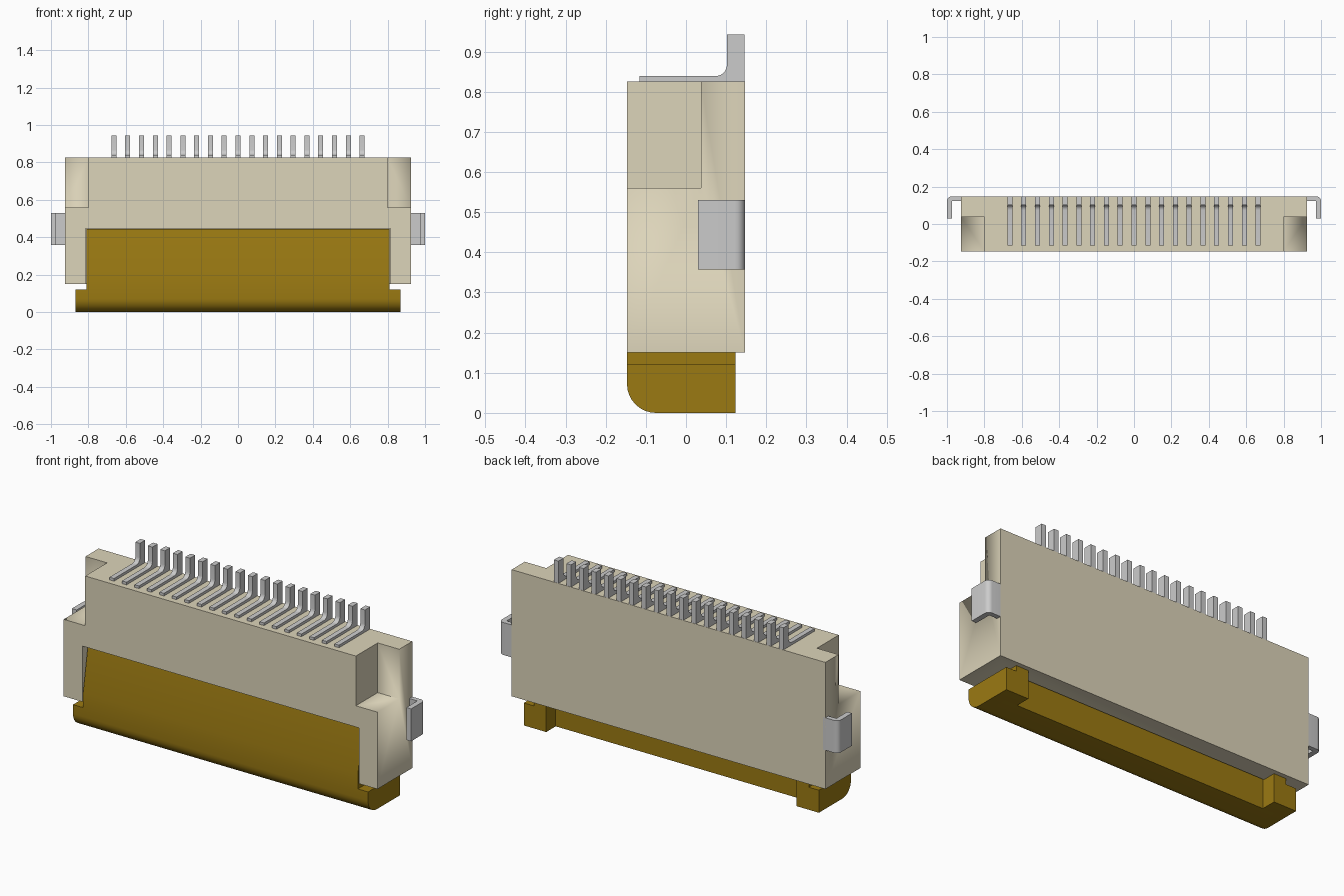
import bpy, bmesh, math
from mathutils import Vector

if "Cube" in bpy.data.objects:
    bpy.data.objects.remove(bpy.data.objects["Cube"])


def material(name, color):
    m = bpy.data.materials.new(name)
    m.diffuse_color = (*color, 1)
    m.use_nodes = True
    m.node_tree.nodes["Principled BSDF"].inputs["Base Color"].default_value = m.diffuse_color
    return m


CREAM = material("cream_plastic", (0.72, 0.66, 0.49))
AMBER = material("amber_plastic", (0.33, 0.195, 0.006))


def arc(cx, cy, r, a0, a1, n=8):
    return [(cx + r * math.cos(math.radians(a0 + (a1 - a0) * i / n)),
             cy + r * math.sin(math.radians(a0 + (a1 - a0) * i / n))) for i in range(n + 1)]


def add_prism(bm, pts, to3d, lo, hi):
    """Extrude a closed profile between lo and hi; to3d maps (u, v, depth) to xyz."""
    a = [bm.verts.new(to3d(u, v, lo)) for u, v in pts]
    b = [bm.verts.new(to3d(u, v, hi)) for u, v in pts]
    bm.faces.new(a)
    bm.faces.new(b[::-1])
    for i in range(len(pts)):
        j = (i + 1) % len(pts)
        bm.faces.new((a[i], b[i], b[j], a[j]))


along_x = lambda u, v, d: Vector((d, u, v))   # profile in y,z
along_z = lambda u, v, d: Vector((u, v, d))   # profile in x,y


def finish(bm, name, mat=None):
    bmesh.ops.recalc_face_normals(bm, faces=bm.faces)
    me = bpy.data.meshes.new(name)
    bm.to_mesh(me)
    bm.free()
    ob = bpy.data.objects.new(name, me)
    bpy.context.collection.objects.link(ob)
    if mat:
        me.materials.append(mat)
    bpy.context.view_layer.objects.active = ob
    ob.select_set(True)
    bpy.ops.object.shade_smooth_by_angle(angle=math.radians(30))
    ob.select_set(False)
    return ob


def rect(a0, b0, a1, b1):
    return [(a0, b0), (a1, b0), (a1, b1), (a0, b1)]


# Housing block with front pocket and upper corner notches cut away
bm = bmesh.new()
add_prism(bm, rect(-0.147, 0.15, 0.147, 0.825), along_x, -0.925, 0.925)
housing = finish(bm, "housing", CREAM)

bm = bmesh.new()
add_prism(bm, rect(-0.3, 0.0, 0.05, 0.447), along_x, -0.815, 0.815)
for s in (-1, 1):
    add_prism(bm, rect(-0.3, 0.56, 0.037, 1.0), along_x, *sorted((s * 0.798, s * 1.2)))
cutter = finish(bm, "housing_cutter")
cutter.hide_render = True
cutter.hide_set(True)
mod = housing.modifiers.new("cut", 'BOOLEAN')
mod.operation = 'DIFFERENCE'
mod.solver = 'EXACT'
mod.object = cutter
bpy.context.view_layer.objects.active = housing
bpy.ops.object.modifier_apply(modifier="cut")
bpy.data.objects.remove(cutter)

# Slider bar with rounded lower front edge and tapered flap
nose = arc(-0.075, 0.074, 0.072, 180, 270)
nose[-1] = (-0.075, 0.002)
nose = [(y, z - 0.002) for y, z in nose]
bm = bmesh.new()
add_prism(bm, [(-0.147, 0.2)] + nose + [(0.043, 0.0), (0.043, 0.445), (-0.106, 0.445)],
          along_x, -0.81, 0.81)
finish(bm, "slider", AMBER)

# Slider end blocks
for s, side in ((-1, "left"), (1, "right")):
    bm = bmesh.new()
    add_prism(bm, [(-0.147, 0.12)] + nose + [(0.123, 0.0), (0.123, 0.12)],
              along_x, s * 0.738, s * 0.87)
    add_prism(bm, rect(0.0, 0.115, 0.123, 0.16), along_x, s * 0.738, s * 0.81)
    finish(bm, side + "_slider_end", AMBER)

# Solder tabs, L-shaped with a rounded outer bend
for s, side in ((-1, "left"), (1, "right")):
    pts = [(0.91, 0.122), (0.972, 0.122), (0.972, 0.03)]
    pts += [(1.0, 0.03)] + arc(0.975, 0.122, 0.025, 0, 90, 6) + [(0.91, 0.147)]
    bm = bmesh.new()
    add_prism(bm, [(s * x, y) for x, y in pts], along_z, 0.357, 0.53)
    finish(bm, side + "_solder_tab")

# Row of 19 contacts, each a flat foot curving into an upright leg
foot = [(-0.116, 0.82), (-0.116, 0.839)] + arc(0.074, 0.867, 0.028, -90, 0, 6)
foot += [(0.102, 0.943), (0.146, 0.943), (0.146, 0.82)]
for i in range(19):
    x = (i - 9) * 0.0737
    bm = bmesh.new()
    add_prism(bm, foot, along_x, x - 0.0135, x + 0.0135)
    finish(bm, f"contact_{i + 1}")
